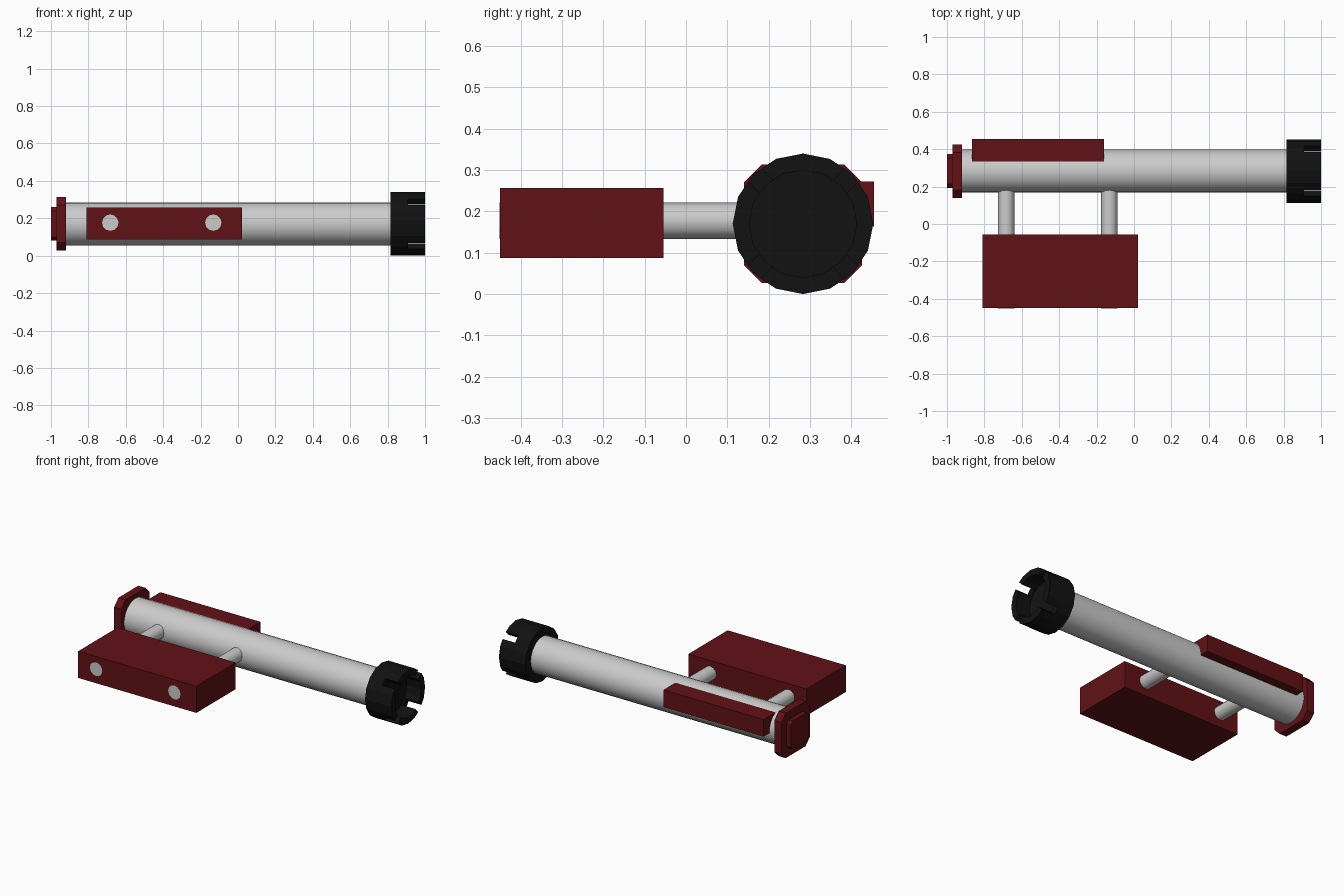
import bpy, bmesh, math
from mathutils import Matrix, Vector

if "Cube" in bpy.data.objects:
    bpy.data.objects.remove(bpy.data.objects["Cube"])

AXIS_Y, AXIS_Z = 0.283, 0.17


def material(name, rgb):
    m = bpy.data.materials.new(name)
    m.diffuse_color = (*rgb, 1)
    m.use_nodes = True
    m.node_tree.nodes["Principled BSDF"].inputs["Base Color"].default_value = m.diffuse_color
    return m


RED = material("dark_red", (0.12, 0.006, 0.008))
BLACK = material("black", (0.006, 0.006, 0.006))


def finish(name, bm, mat=None, smooth=False):
    bmesh.ops.recalc_face_normals(bm, faces=bm.faces[:])
    me = bpy.data.meshes.new(name)
    bm.to_mesh(me)
    bm.free()
    ob = bpy.data.objects.new(name, me)
    bpy.context.collection.objects.link(ob)
    if mat:
        me.materials.append(mat)
    if smooth:
        bpy.ops.object.select_all(action='DESELECT')
        ob.select_set(True)
        bpy.context.view_layer.objects.active = ob
        bpy.ops.object.shade_smooth_by_angle(angle=math.radians(40))
    return ob


def box(name, lo, hi, mat=None):
    lo, hi = Vector(lo), Vector(hi)
    bm = bmesh.new()
    bmesh.ops.create_cube(bm, size=1)
    bmesh.ops.scale(bm, vec=hi - lo, verts=bm.verts)
    bmesh.ops.translate(bm, vec=(lo + hi) / 2, verts=bm.verts)
    return finish(name, bm, mat)


def loft(name, sections, mat=None, smooth=False):
    """Join closed rings of points and cap both ends."""
    bm = bmesh.new()
    rings = [[bm.verts.new(p) for p in s] for s in sections]
    n = len(rings[0])
    for a, b in zip(rings, rings[1:]):
        for i in range(n):
            j = (i + 1) % n
            bm.faces.new((a[i], a[j], b[j], b[i]))
    bm.faces.new(rings[0])
    bm.faces.new(rings[-1])
    return finish(name, bm, mat, smooth)


def circle_x(x, r, n):
    return [(x, AXIS_Y + r * math.cos(2 * math.pi * i / n),
             AXIS_Z + r * math.sin(2 * math.pi * i / n)) for i in range(n)]


def octagon_x(x, h, c):
    k = h - c
    pts = [(h, -k), (h, k), (k, h), (-k, h), (-h, k), (-h, -k), (-k, -h), (k, -h)]
    return [(x, AXIS_Y + y, AXIS_Z + z) for y, z in pts]


# Main tube
loft("main_tube", [circle_x(-0.93, 0.115, 24), circle_x(0.83, 0.115, 24)], smooth=True)

# Slotted end ring with a recessed mouth
ring = loft("slotted_end_ring",
            [circle_x(x, r, 16) for x, r in
             ((0.815, 0.17), (1.0, 0.17), (1.0, 0.13), (0.9, 0.13))], BLACK)
for i, angle in enumerate((45, 135)):
    bm = bmesh.new()
    bmesh.ops.create_cube(bm, size=1)
    bmesh.ops.scale(bm, vec=(0.2, 0.5, 0.045), verts=bm.verts)
    bmesh.ops.rotate(bm, matrix=Matrix.Rotation(math.radians(angle), 3, 'X'), verts=bm.verts)
    bmesh.ops.translate(bm, vec=(1.01, AXIS_Y, AXIS_Z), verts=bm.verts)
    cutter = finish("slot_cutter_%d" % i, bm)
    mod = ring.modifiers.new("slot", 'BOOLEAN')
    mod.operation = 'DIFFERENCE'
    mod.solver = 'EXACT'
    mod.object = cutter
    cutter.hide_render = True
    # Bake the cut so the helper can be removed
    bpy.context.view_layer.objects.active = ring
    bpy.ops.object.modifier_apply(modifier=mod.name)
    bpy.data.objects.remove(cutter)

# Chamfered rear cap and its raised button
loft("rear_cap", [octagon_x(-0.97, 0.143, 0.043), octagon_x(-0.92, 0.143, 0.043)], RED)
loft("rear_button", [octagon_x(-1.0, 0.09, 0.02), octagon_x(-0.96, 0.09, 0.02)], RED)

# Side rail let into the back of the tube
box("side_rail", (-0.865, 0.30, 0.163), (-0.16, 0.455, 0.272), RED)

# Side block and the two rods that carry it
box("side_block", (-0.81, -0.45, 0.087), (0.022, -0.055, 0.257), RED)
for side, x in (("rear", -0.683), ("front", -0.132)):
    loft(side + "_rod",
         [[(x + 0.044 * math.cos(2 * math.pi * i / 12), y,
            0.177 + 0.044 * math.sin(2 * math.pi * i / 12)) for i in range(12)]
          for y in (-0.451, 0.22)], smooth=True)
